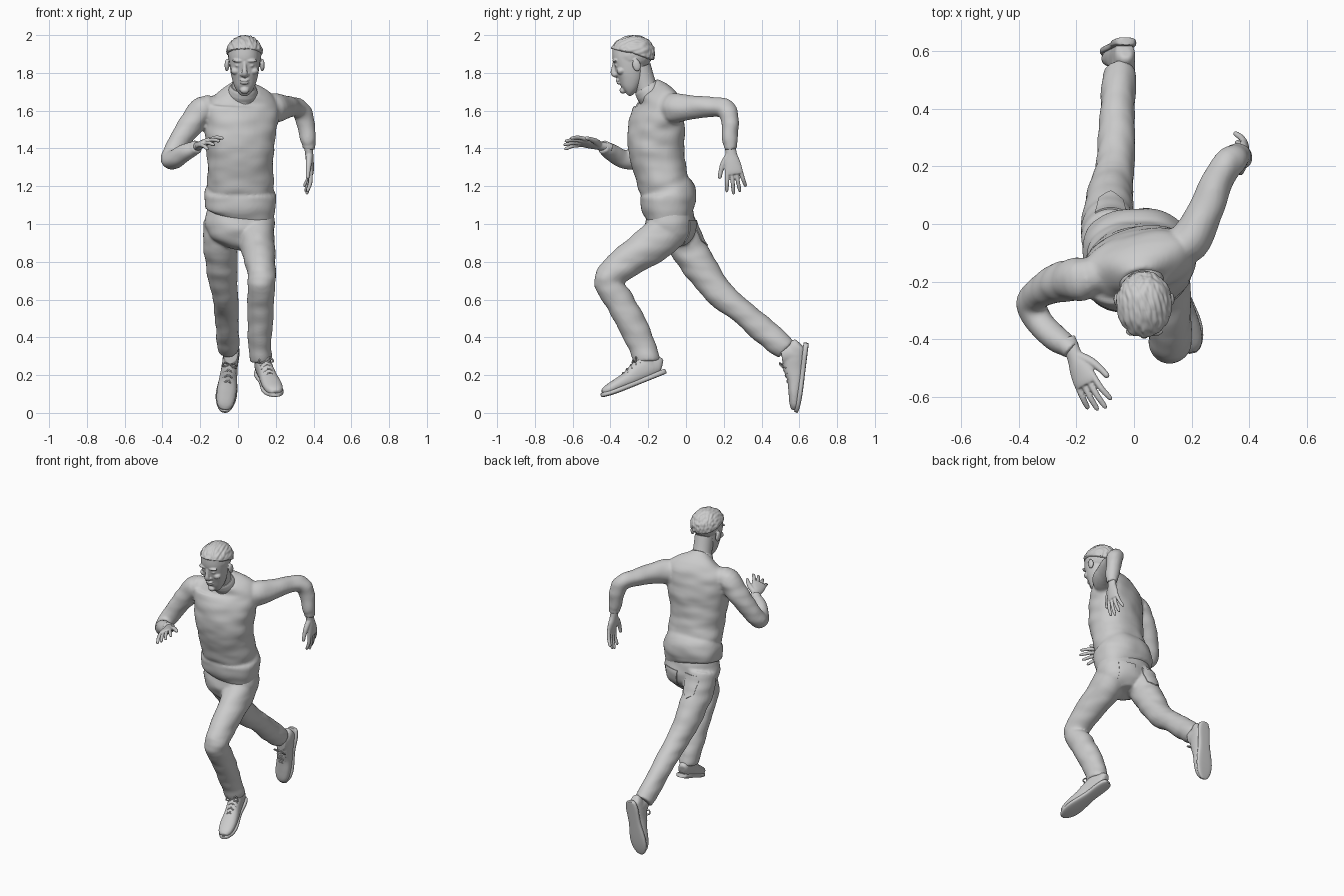
import bpy, bmesh, math
from mathutils import Vector, Matrix, noise


def spline(pts, steps):
    """Catmull-Rom interpolation of rows (x, y, z, half width, half depth, twist)."""
    P = [list(p) + [p[3]] * (len(p) == 4) for p in pts]
    P = [p + [0] * (6 - len(p)) for p in P]
    out = []
    for i in range(len(P) - 1):
        a, b, c, d = P[max(i - 1, 0)], P[i], P[i + 1], P[min(i + 2, len(P) - 1)]
        for s in range(steps):
            t = s / steps
            out.append([0.5 * (2 * q + (r - p) * t + (2 * p - 5 * q + 4 * r - w) * t * t
                               + (3 * q - p - 3 * r + w) * t ** 3) for p, q, r, w in zip(a, b, c, d)])
    return out + [P[-1]]


def tube(bm, pts, ref=(1, 0, 0), n=28, steps=5, p=2.0):
    rows, rings = spline(pts, steps), []
    for i, r in enumerate(rows):
        tan = (Vector(rows[min(i + 1, len(rows) - 1)][:3]) - Vector(rows[max(i - 1, 0)][:3])).normalized()
        side = Matrix.Rotation(math.radians(r[5]), 3, 'Z') @ Vector(ref)
        side = (side - tan * side.dot(tan)).normalized()
        up = tan.cross(side)
        ring = []
        for k in range(n):
            c, s = math.cos(k * math.tau / n), math.sin(k * math.tau / n)
            c, s = (math.copysign(abs(v) ** (2 / p), v) for v in (c, s))
            ring.append(bm.verts.new(Vector(r[:3]) + side * c * max(r[3], .002) + up * s * max(r[4], .002)))
        rings.append(ring)
    for a, b in zip(rings, rings[1:]):
        for k in range(n):
            bm.faces.new((a[k], a[(k + 1) % n], b[(k + 1) % n], b[k]))
    bm.faces.new(rings[0][::-1])
    bm.faces.new(rings[-1])


def ball(bm, loc, radii):
    m = Matrix.Translation(loc) @ Matrix.Diagonal((*radii, 1))
    bmesh.ops.create_icosphere(bm, subdivisions=3, radius=1, matrix=m)


def make(name, bm, voxel=0, smooth=0, matrix=None, wrinkle=0, mods=()):
    bmesh.ops.recalc_face_normals(bm, faces=bm.faces)
    me = bpy.data.meshes.new(name)
    bm.to_mesh(me)
    bm.free()
    if matrix:
        me.transform(matrix)
    ob = bpy.data.objects.new(name, me)
    bpy.context.collection.objects.link(ob)
    bpy.ops.object.select_all(action='DESELECT')
    ob.select_set(True)
    bpy.context.view_layer.objects.active = ob
    if voxel:
        mods = [('REMESH', dict(mode='VOXEL', voxel_size=voxel)), ('SMOOTH', dict(factor=.5, iterations=smooth))]
    for kind, props in mods:
        md = ob.modifiers.new(kind.title(), kind)
        for k, v in props.items():
            setattr(md, k, v)
        bpy.ops.object.modifier_apply(modifier=md.name)
    if wrinkle:
        moved = [v.co + v.normal * wrinkle * noise.noise(Vector((v.co.x * 9, v.co.y * 9, v.co.z * 17)))
                 for v in ob.data.vertices]
        for v, co in zip(ob.data.vertices, moved):
            v.co = co
    bpy.ops.object.shade_smooth_by_angle(angle=math.radians(50))
    return ob


def frame(loc, x, y, scale=1):
    """Matrix whose Y axis is y and whose X axis leans towards x."""
    y = Vector(y).normalized()
    x = Vector(x)
    x = (x - y * x.dot(y)).normalized()
    m = Matrix((x, y, x.cross(y))).transposed().to_4x4()
    return Matrix.Translation(loc) @ m @ Matrix.Scale(scale, 4)


# sweater: twisted torso with a bunched hem, and both sleeves
bm = bmesh.new()
tube(bm, [(.005, -.085, 1.04, .17, .118), (.01, -.09, 1.065, .183, .135), (.01, -.095, 1.11, .19, .146),
          (.01, -.095, 1.16, .188, .146, 2), (.012, -.108, 1.195, .173, .135, 3), (.012, -.12, 1.225, .176, .137, 4),
          (.012, -.14, 1.3, .172, .137, 7), (.012, -.157, 1.4, .18, .147, 11), (.013, -.157, 1.5, .193, .143, 15),
          (.015, -.15, 1.58, .205, .128, 17), (.018, -.15, 1.64, .195, .108, 18), (.02, -.165, 1.68, .15, .09, 18),
          (.022, -.185, 1.71, .09, .075, 15), (.024, -.195, 1.72, .06, .06, 12)], n=48, p=2.3)
tube(bm, [(.1, -.11, 1.6, .06, .07), (.19, -.06, 1.61, .073, .079), (.245, .04, 1.622, .06, .062),
          (.285, .14, 1.62, .053, .053), (.328, .21, 1.605, .052, .055), (.357, .232, 1.54, .048, .048),
          (.368, .232, 1.47, .043, .044), (.373, .234, 1.435, .038, .042), (.375, .235, 1.425, .035, .037),
          (.375, .236, 1.395, .034, .036)])
tube(bm, [(-.08, -.17, 1.6, .06, .07), (-.18, -.19, 1.605, .074, .078), (-.25, -.2, 1.525, .067, .068),
          (-.31, -.225, 1.44, .058, .06), (-.356, -.268, 1.352, .052, .055), (-.335, -.33, 1.343, .049, .05),
          (-.285, -.385, 1.375, .046, .046), (-.245, -.415, 1.395, .041, .041), (-.238, -.42, 1.4, .037, .037),
          (-.215, -.44, 1.41, .036, .036)])
make('sweater', bm, .009, 4, wrinkle=.007)

# ribbed collar
bm = bmesh.new()
tube(bm, [(.022, -.18, 1.67, .08, .07), (.025, -.195, 1.697, .079, .073), (.027, -.207, 1.715, .073, .069),
          (.028, -.215, 1.728, .065, .062)], n=40)
make('collar', bm)

# trousers: pelvis and both legs
bm = bmesh.new()
tube(bm, [(.01, -.085, 1.12, .165, .115), (.01, -.085, 1.05, .18, .125), (.01, -.083, .98, .182, .134),
          (.005, -.07, .92, .15, .115), (.0, -.06, .88, .08, .07)], n=40, p=2.2)
tube(bm, [(.09, -.06, 1.01, .09, .1), (.1, -.14, .925, .095, .107), (.112, -.26, .84, .085, .094),
          (.125, -.37, .755, .077, .083), (.126, -.41, .69, .073, .076), (.12, -.345, .58, .07, .076),
          (.117, -.28, .46, .066, .077), (.117, -.235, .36, .061, .073), (.12, -.21, .3, .061, .071),
          (.122, -.205, .27, .058, .068)])
tube(bm, [(-.08, -.05, 1.01, .1, .1), (-.09, .0, .89, .094, .096), (-.085, .085, .76, .082, .088),
          (-.068, .18, .63, .07, .074), (-.06, .285, .545, .065, .066), (-.058, .405, .442, .061, .069),
          (-.052, .49, .37, .059, .066), (-.05, .53, .335, .056, .06)])
trousers = make('trousers', bm, .009, 4, wrinkle=.006)

# back pockets laid onto the trousers
for label, x in (('left', .085), ('right', -.08)):
    bm = bmesh.new()
    bmesh.ops.create_grid(bm, x_segments=12, y_segments=12, size=.5)
    for v in bm.verts:
        taper = 1 - .25 * (.5 - v.co.y)
        drop = .025 * (1 - abs(v.co.x) * 2) * (.5 - v.co.y)
        v.co = (x + v.co.x * .11 * taper, .2, .965 + v.co.y * .11 - drop)
    make(label + '_back_pocket', bm, mods=[
        ('SHRINKWRAP', dict(target=trousers, wrap_method='PROJECT', use_project_y=True, use_negative_direction=True,
                            use_positive_direction=False, offset=.003)), ('SOLIDIFY', dict(thickness=.006, offset=0))])


# shoes: heel at the local origin, toe along local -Y
def shoe(label, m):
    bm = bmesh.new()
    tube(bm, [(0, -.004, .05, .018, .025), (0, -.02, .058, .034, .045), (0, -.08, .068, .041, .06),
              (0, -.14, .062, .043, .056), (0, -.2, .048, .048, .043), (0, -.27, .042, .052, .033),
              (0, -.33, .036, .044, .026), (0, -.36, .032, .024, .016)], p=2.3)
    tube(bm, [(0, -.07, .05, .04, .05), (0, -.072, .1, .041, .055), (0, -.08, .135, .038, .052)])
    make(label + '_shoe_upper', bm, .006, 3, m)
    bm = bmesh.new()
    tube(bm, [(0, 0, .014, .018, .013), (0, -.012, .014, .034, .014), (0, -.06, .014, .043, .014),
              (0, -.15, .014, .042, .014), (0, -.26, .014, .056, .014), (0, -.32, .016, .05, .013),
              (0, -.36, .021, .03, .012), (0, -.372, .024, .012, .009)], n=32, p=3.5)
    make(label + '_shoe_sole', bm, matrix=m)
    bm = bmesh.new()
    for i, h in enumerate((.122, .112, .1, .088)):
        y = -.13 - .028 * i
        for s in (-1, 1):
            tube(bm, [(-.032, y + .012 * s, h - .02, .004), (0, y, h + .002, .004),
                      (.032, y - .012 * s, h - .02, .004)], ref=(0, 1, 0), n=8)
    for s in (-1, 1):
        tube(bm, [(0, -.13, .124, .004), (.025 * s, -.125, .14, .004), (.04 * s, -.14, .12, .004),
                  (.01 * s, -.14, .12, .004)], ref=(0, 1, 0), n=8)
    make(label + '_shoe_laces', bm, matrix=m)


shoe('left', frame((.115, -.105, .208), (1, 0, 0), (-.09, .335, .135)))
shoe('right', frame((-.028, .65, .368), (1, 0, 0), (.045, .045, .365)))


# hands: fingers along local Y, thumb on local +X, curl is the palm side
def hand(name, m, curl):
    bm = bmesh.new()
    tube(bm, [(0, -.04, 0, .027, .023), (0, .02, 0, .026, .019), (0, .06, 0, .036, .018),
              (0, .1, 0, .041, .015), (0, .118, 0, .037, .011)])
    for i, length in enumerate((.083, .098, .09, .07)):
        x, lean = .031 - .0205 * i, (1.5 - i) * .009
        tube(bm, [(x, .095, 0, .01), (x + lean * .5, .11 + length * .45, curl * (.005 + .003 * i), .0095),
                  (x + lean, .108 + length * .9, curl * (.02 + .004 * i), .008),
                  (x + lean, .11 + length, curl * (.024 + .004 * i), .004)], n=14)
    tube(bm, [(.012, .025, 0, .016), (.042, .06, curl * .006, .014), (.06, .095, curl * .012, .0105),
              (.068, .12, curl * .016, .009), (.07, .127, curl * .017, .004)], n=14)
    make(name, bm, .004, 2, m)


hand('left_hand', frame((.375, .236, 1.395), (0, -1, 0), (.02, .035, -.24), 1.14), -1)
hand('right_hand', frame((-.215, -.44, 1.41), (.85, .3, .45), (.09, -.21, .05), 1.12), 1)

# head: skull, jaw, features and ears fused together
pose = Matrix.Translation((.035, -.28, 1.868)) @ Matrix.Rotation(math.radians(12), 4, 'X')
bm = bmesh.new()
ball(bm, (0, .003, .028), (.089, .109, .09))
tube(bm, [(0, -.07, -.168, .02, .015), (0, -.06, -.16, .036, .03), (0, -.047, -.135, .053, .05),
          (0, -.032, -.09, .068, .069), (0, -.024, -.04, .077, .08), (0, -.014, .02, .081, .092),
          (0, -.005, .07, .076, .09)], n=40, p=2.2)
tube(bm, [(0, -.098, .012, .009, .009), (0, -.108, -.018, .011, .012), (0, -.117, -.045, .016, .014),
          (0, -.108, -.06, .018, .012), (0, -.095, -.066, .012, .008)], n=20)
ball(bm, (0, -.1, -.088), (.025, .013, .007))
ball(bm, (0, -.097, -.103), (.023, .014, .008))
ball(bm, (0, -.086, -.146), (.024, .018, .018))
for s in (-1, 1):
    ball(bm, (.034 * s, -.093, .017), (.032, .016, .009))
    ball(bm, (.034 * s, -.09, -.01), (.016, .012, .008))
    ball(bm, (.048 * s, -.074, -.043), (.026, .024, .02))
    ball(bm, (.016 * s, -.1, -.056), (.009, .012, .009))
    ball(bm, (.094 * s, .012, -.03), (.012, .022, .034))
make('head', bm, .0045, 2, pose)

# neck
bm = bmesh.new()
tube(bm, [(.022, -.18, 1.65, .07, .065), (.028, -.215, 1.73, .06, .06), (.033, -.25, 1.83, .06, .065)])
make('neck', bm)

# short swept hair, tucked under the skin below the hairline
bm = bmesh.new()
bmesh.ops.create_icosphere(bm, subdivisions=6, radius=1)
for v in bm.verts:
    x, y, z = v.co
    line = .05 - .45 * y if y < 0 else .05 - .75 * y
    grow = min(max((z - line + .05) / .14, 0), 1)
    strands = noise.noise(Vector((x * 8 + y * 2, y * 3, z * 5))) * .05
    quiff = .05 * max(-y, 0) * max(z, 0) * 2
    k = .8 + grow * (.2 + strands + quiff)
    v.co = (x * k * .099, .005 + y * k * .117, .03 + z * k * .1)
make('hair', bm, matrix=pose)
